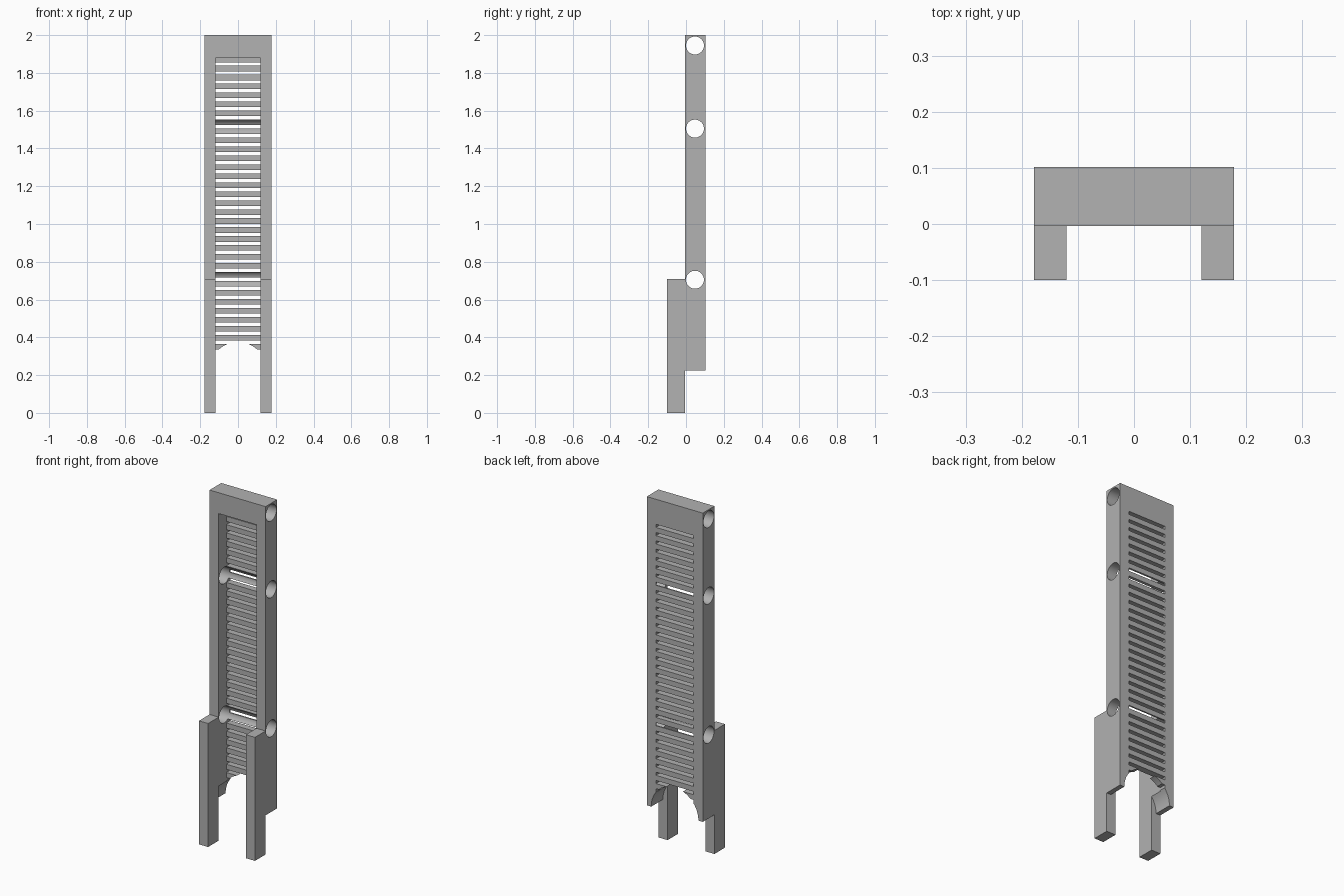
import bpy, bmesh
from math import pi
from mathutils import Matrix

old = bpy.data.objects.get("Cube")
if old:
    bpy.data.objects.remove(old, do_unlink=True)

grey = bpy.data.materials.new("plain_grey")
grey.use_nodes = True
colour = (0.445, 0.445, 0.445, 1)
grey.diffuse_color = colour
grey.node_tree.nodes["Principled BSDF"].inputs["Base Color"].default_value = colour

HALF_W, INNER = 0.178, 0.12
FRONT, BACK, MID = -0.1, 0.102, -0.004
PLATE_FRONT = 0.065
BOTTOM, TOP = 0.225, 2.0


def add_box(bm, x, y, z):
    verts = bmesh.ops.create_cube(bm, size=1)["verts"]
    for v in verts:
        for i, (lo, hi) in enumerate((x, y, z)):
            v.co[i] = lo + (v.co[i] + 0.5) * (hi - lo)


def add_rod(bm, axis, radius, length, centre):
    turn = Matrix.Rotation(pi / 2, 4, axis)
    bmesh.ops.create_cone(bm, cap_ends=True, segments=64, radius1=radius, radius2=radius,
                          depth=length, matrix=Matrix.Translation(centre) @ turn)


def make_object(name, bm):
    mesh = bpy.data.meshes.new(name)
    bm.to_mesh(mesh)
    bm.free()
    mesh.materials.append(grey)
    obj = bpy.data.objects.new(name, mesh)
    bpy.context.collection.objects.link(obj)
    return obj


def combine(target, tool, operation):
    mod = target.modifiers.new(tool.name, "BOOLEAN")
    mod.operation, mod.object, mod.solver = operation, tool, "EXACT"
    bpy.context.view_layer.objects.active = target
    bpy.ops.object.modifier_apply(modifier=mod.name)
    bpy.data.objects.remove(tool, do_unlink=True)


# Upright frame
bm = bmesh.new()
add_box(bm, (-HALF_W, HALF_W), (MID, BACK), (BOTTOM, TOP))
frame = make_object("slatted_frame", bm)

# Front recess between the rails
bm = bmesh.new()
add_box(bm, (-INNER, INNER), (-0.2, PLATE_FRONT), (0.1, 1.88))
combine(frame, make_object("recess_cutter", bm), "DIFFERENCE")

# Arch at the foot of the frame
bm = bmesh.new()
add_rod(bm, "X", 0.15, 0.6, (0, 0, BOTTOM))
combine(frame, make_object("arch_cutter", bm), "DIFFERENCE")

# Horizontal slots through the back plate
bm = bmesh.new()
z = 1.847
while z > 0.32:
    add_box(bm, (-INNER, INNER), (0.03, 0.2), (z - 0.009, z + 0.009))
    z -= 0.0475
combine(frame, make_object("slot_cutter", bm), "DIFFERENCE")

# Two front legs, flush with the rails
bm = bmesh.new()
for side in (-1, 1):
    add_box(bm, sorted((side * INNER, side * HALF_W)), (FRONT, MID), (0, 0.71))
combine(frame, make_object("front_legs", bm), "UNION")

# Round cross holes, which also groove the plate
bm = bmesh.new()
for z in (0.705, 1.505, 1.945):
    add_rod(bm, "Y", 0.0475, 1, (0, 0.0475, z))
combine(frame, make_object("hole_cutter", bm), "DIFFERENCE")

# Smooth the round cuts, keep edges crisp
bpy.ops.object.select_all(action="DESELECT")
frame.select_set(True)
bpy.context.view_layer.objects.active = frame
bpy.ops.object.shade_smooth_by_angle(angle=pi / 6)
